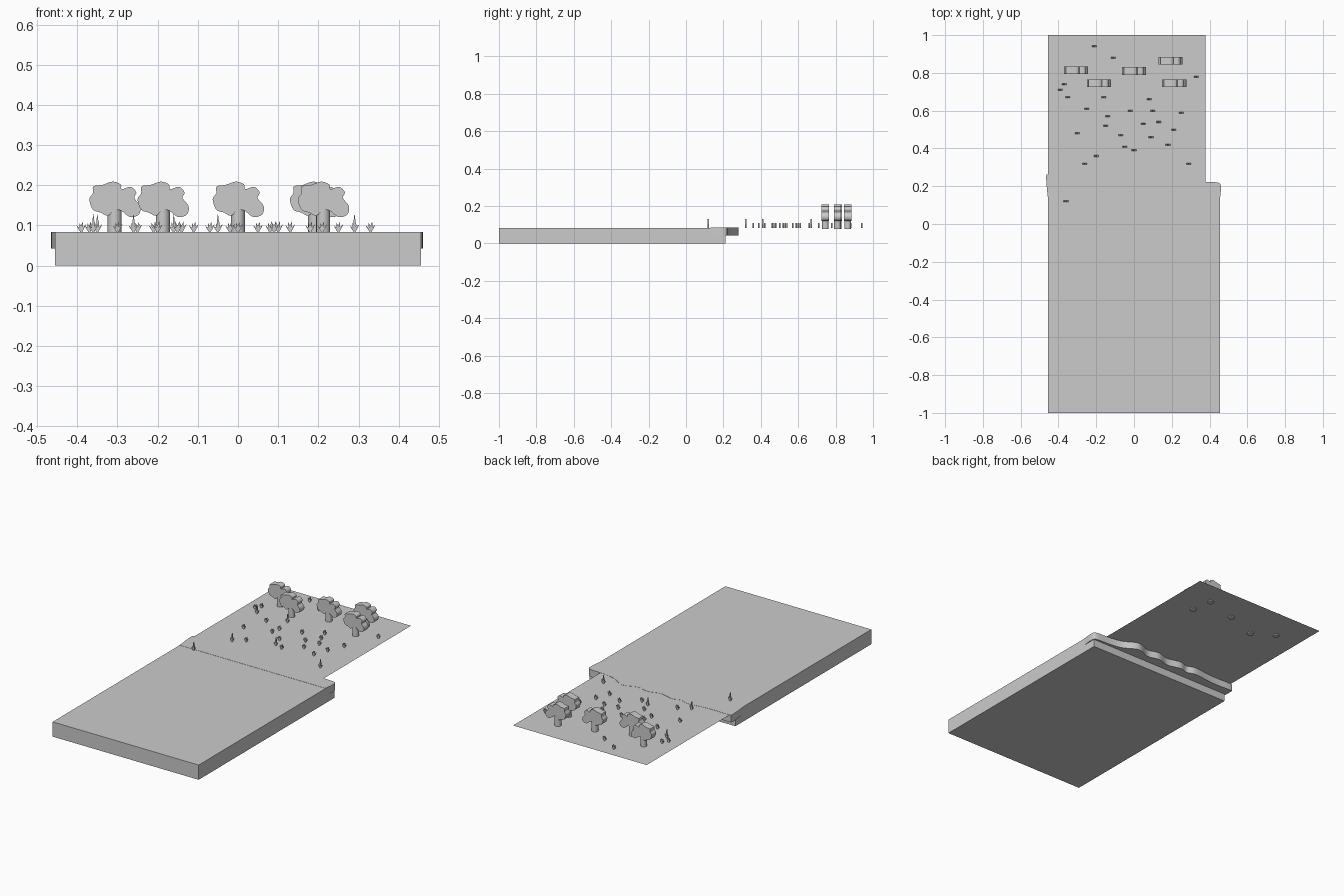
import bpy
import bmesh
import math
from mathutils import Vector

default_cube = bpy.data.objects.get("Cube")
if default_cube:
    bpy.data.objects.remove(default_cube, do_unlink=True)

GROUND = 0.083

# Single plain material
grey = bpy.data.materials.new("plain_grey")
grey.use_nodes = True
colour = (0.6, 0.6, 0.6, 1)
grey.diffuse_color = colour
grey.node_tree.nodes["Principled BSDF"].inputs["Base Color"].default_value = colour


def finish(name, bm):
    """Turn a bmesh into a named, coloured object."""
    bmesh.ops.recalc_face_normals(bm, faces=bm.faces)
    mesh = bpy.data.meshes.new(name)
    bm.to_mesh(mesh)
    bm.free()
    mesh.materials.append(grey)
    obj = bpy.data.objects.new(name, mesh)
    bpy.context.scene.collection.objects.link(obj)
    return obj


def extrude_outline(bm, outline, offset):
    """Add a closed prism made by sweeping an outline along offset."""
    face = bm.faces.new([bm.verts.new(point) for point in outline])
    swept = bmesh.ops.extrude_face_region(bm, geom=[face], use_keep_orig=True)
    moved = [item for item in swept["geom"] if isinstance(item, bmesh.types.BMVert)]
    bmesh.ops.translate(bm, verts=moved, vec=offset)


def smooth_path(points, closed, steps=4):
    """Pass a rounded curve through the given points."""
    count = len(points)

    def pick(index):
        return Vector(points[index % count if closed else max(0, min(count - 1, index))])

    path = []
    for i in range(count if closed else count - 1):
        before, start, end, after = (pick(i + k) for k in (-1, 0, 1, 2))
        for step in range(steps):
            t = step / steps
            path.append(0.5 * (2 * start + (end - before) * t
                               + (2 * before - 5 * start + 4 * end - after) * t * t
                               + (3 * start - before - 3 * end + after) * t ** 3))
    if not closed:
        path.append(pick(count - 1))
    return path


def smooth(obj):
    bpy.ops.object.select_all(action="DESELECT")
    obj.select_set(True)
    bpy.context.view_layer.objects.active = obj
    bpy.ops.object.shade_smooth_by_angle(angle=math.radians(35))


# Thick front slab
bm = bmesh.new()
left, right, front, back = -0.455, 0.455, -1, 0.21
extrude_outline(bm, [(left, front, 0), (right, front, 0), (right, back, 0), (left, back, 0)],
                (0, 0, GROUND))
finish("front_slab", bm)

# Paper-thin meadow sheet behind it
bm = bmesh.new()
edge = 0.378
bm.faces.new([bm.verts.new((x, y, GROUND)) for x, y in
              ((left, back), (edge, back), (edge, 1), (left, 1))])
finish("meadow_sheet", bm)

# Wavy bank between slab and meadow
bank_edge = [(-.455, .13), (-.465, .245), (-.45, .262), (-.37, .26), (-.3, .262),
             (-.2, .273), (-.15, .257), (-.1, .27), (-.02, .252), (.05, .27),
             (.12, .255), (.2, .28), (.28, .24), (.35, .225), (.44, .22),
             (.46, .2), (.455, .13)]
bm = bmesh.new()
bank_bottom = 0.043
bank = [(p.x, p.y, bank_bottom) for p in smooth_path(bank_edge, closed=False)]
extrude_outline(bm, bank, (0, 0, GROUND + 0.001 - bank_bottom))
smooth(finish("wavy_bank", bm))

# Trees: a round trunk and a flat, lobed crown
crown_shape = [(-.063, .165), (-.054, .18), (-.053, .197), (-.03, .201), (-.005, .209),
               (.015, .202), (.018, .19), (.04, .196), (.054, .182), (.049, .168),
               (.064, .148), (.06, .127), (.038, .121), (.017, .136), (0, .139),
               (-.017, .124), (-.035, .132), (-.054, .139)]
crown_depth = 0.04
tree_spots = [(-.307, .815), (-.187, .745), (0, .81), (.192, .865), (.212, .745)]
for number, (tree_x, tree_y) in enumerate(tree_spots, start=1):
    bm = bmesh.new()
    crown = [(tree_x + p.x, tree_y - crown_depth / 2, p.y)
             for p in smooth_path(crown_shape, closed=True)]
    extrude_outline(bm, crown, (0, crown_depth, 0))
    smooth(finish(f"tree_crown_{number}", bm))

    bm = bmesh.new()
    trunk_bottom, trunk_top = 0.077, 0.145
    bmesh.ops.create_cone(bm, cap_ends=True, segments=16, radius1=0.0175, radius2=0.0175,
                          depth=trunk_top - trunk_bottom)
    bmesh.ops.translate(bm, verts=bm.verts,
                        vec=(tree_x, tree_y, (trunk_top + trunk_bottom) / 2))
    smooth(finish(f"tree_trunk_{number}", bm))


def add_blade(bm, root, lean, height, width, depth=0.008):
    """Add one tapered leaf that leans sideways."""
    x, y = root
    y -= depth / 2
    outline = [(x - width / 2, y, GROUND), (x + width / 2, y, GROUND),
               (x + lean * 0.5 + width * 0.6, y, GROUND + height * 0.6),
               (x + lean, y, GROUND + height),
               (x + lean * 0.5 - width * 0.6, y, GROUND + height * 0.6)]
    extrude_outline(bm, outline, (0, depth, 0))


# Grass tufts, and tall reeds where a stalk rises from the tuft
short_tufts = [(-.21, .94), (-.11, .88), (-.37, .74), (-.39, .71), (-.25, .61),
               (-.14, .57), (-.15, .52), (-.3, .48), (-.07, .47), (0, .39), (-.2, .36),
               (-.02, .6), (.08, .66), (.1, .6), (.05, .53), (.13, .54), (.09, .46),
               (.21, .5), (.25, .59), (.18, .42), (.33, .78)]
tall_reeds = [(-.35, .67), (-.16, .67), (-.05, .41), (-.26, .32), (.29, .32), (-.36, .12)]
for kind, spots in (("grass_tuft", short_tufts), ("tall_reed", tall_reeds)):
    for number, root in enumerate(spots, start=1):
        bm = bmesh.new()
        for lean, height in ((-.012, .017), (-.005, .024), (.004, .027), (.012, .02)):
            add_blade(bm, root, lean, height, width=0.004)
        if kind == "tall_reed":
            add_blade(bm, root, lean=0, height=0.047, width=0.004)
        finish(f"{kind}_{number}", bm)
